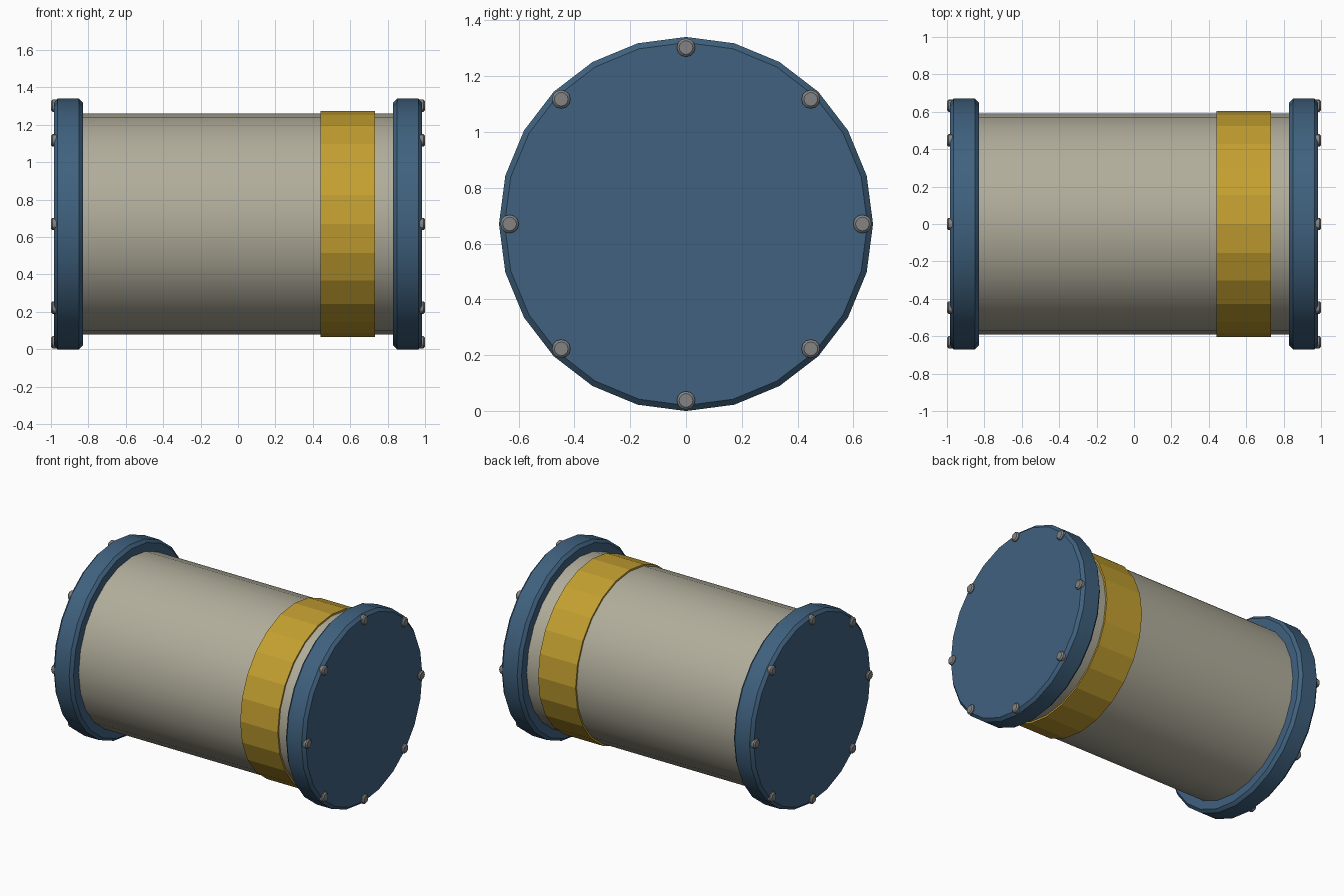
import bpy, bmesh, math
from mathutils import Matrix

if "Cube" in bpy.data.objects:
    bpy.data.objects.remove(bpy.data.objects["Cube"])

CZ = 0.67  # height of the drum axis


def material(name, rgb):
    m = bpy.data.materials.new(name)
    m.diffuse_color = (*rgb, 1)
    m.use_nodes = True
    m.node_tree.nodes["Principled BSDF"].inputs["Base Color"].default_value = m.diffuse_color
    return m


BEIGE = material("beige", (0.44, 0.42, 0.33))
BLUE = material("blue", (0.05, 0.12, 0.21))
YELLOW = material("yellow", (0.55, 0.35, 0.03))
GREY = material("grey", (0.23, 0.23, 0.235))


def disc(name, x0, x1, r, sides, mat, y=0.0, z=CZ, chamfer=0.0, smooth=True):
    """Cylinder along x, with optional chamfered rims."""
    bm = bmesh.new()
    bmesh.ops.create_cone(bm, cap_ends=True, segments=sides, radius1=r, radius2=r,
                          depth=x1 - x0,
                          matrix=Matrix.Rotation(math.pi / 2, 4, 'Y'))
    if chamfer:
        rims = [e for e in bm.edges if abs(e.verts[0].co.x - e.verts[1].co.x) < 1e-5]
        bmesh.ops.bevel(bm, geom=rims, offset=chamfer, segments=1, affect='EDGES')
    bmesh.ops.recalc_face_normals(bm, faces=bm.faces)
    me = bpy.data.meshes.new(name)
    bm.to_mesh(me)
    bm.free()
    me.materials.append(mat)
    ob = bpy.data.objects.new(name, me)
    ob.location = ((x0 + x1) / 2, y, z)
    bpy.context.collection.objects.link(ob)
    if smooth:
        bpy.ops.object.select_all(action='DESELECT')
        ob.select_set(True)
        bpy.context.view_layer.objects.active = ob
        bpy.ops.object.shade_smooth_by_angle(angle=math.radians(30))
    return ob


# Drum and painted band
disc("drum_body", -0.98, 0.98, 0.592, 24, BEIGE)
disc("yellow_band", 0.44, 0.733, 0.604, 24, YELLOW, smooth=False)

# End flanges with a ring of bolts on each outer face
for side, s in (("left", -1), ("right", 1)):
    xs = sorted((s * 0.83, s * 0.985))
    disc(f"{side}_flange", xs[0], xs[1], 0.67, 24, BLUE, chamfer=0.02)
    for i in range(8):
        a = i * math.pi / 4
        xs = sorted((s * 0.96, s * 1.0))
        disc(f"{side}_bolt_{i + 1}", xs[0], xs[1], 0.033, 12, GREY,
             y=0.632 * math.cos(a), z=CZ + 0.632 * math.sin(a), chamfer=0.008)
